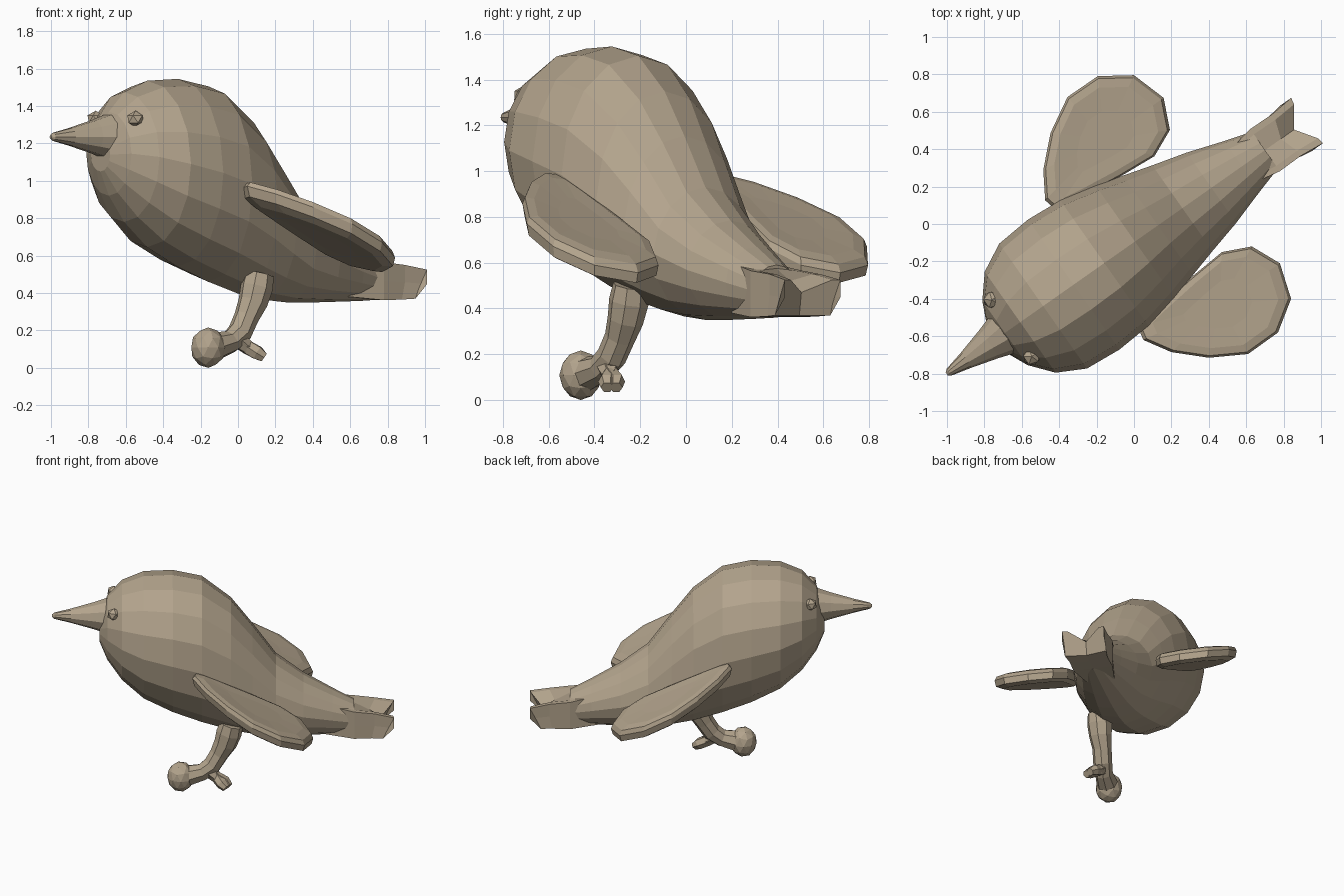
import bpy, bmesh, math
from mathutils import Matrix, Vector

if "Cube" in bpy.data.objects:
    bpy.data.objects.remove(bpy.data.objects["Cube"])

tan = bpy.data.materials.new("warm tan")
tan.diffuse_color = (0.45, 0.37, 0.265, 1)
tan.use_nodes = True
tan.node_tree.nodes["Principled BSDF"].inputs["Base Color"].default_value = tan.diffuse_color

# Bird frame: local x runs from beak to tail, y is sideways, z is up
BIRD = Matrix.Translation((0.046, -0.065, 0)) @ Matrix.Rotation(math.radians(35.1), 4, 'Z')
FLIP = BIRD @ Matrix.Scale(-1, 4, (0, 1, 0)) @ BIRD.inverted()


def finish(name, bm, matrix=Matrix()):
    bm.transform(matrix)
    bmesh.ops.recalc_face_normals(bm, faces=bm.faces)
    me = bpy.data.meshes.new(name)
    bm.to_mesh(me)
    bm.free()
    me.materials.append(tan)
    ob = bpy.data.objects.new(name, me)
    bpy.context.collection.objects.link(ob)
    return ob


def loft(name, rings, matrix=Matrix()):
    bm = bmesh.new()
    rows = [[bm.verts.new(p) for p in ring] for ring in rings]
    n = len(rows[0])
    for a, b in zip(rows, rows[1:]):
        for i in range(n):
            j = (i + 1) % n
            bm.faces.new((a[i], a[j], b[j], b[i]))
    bm.faces.new(rows[0])
    bm.faces.new(rows[-1])
    return finish(name, bm, matrix)


def oval(t, zc, w, h, n, squeeze=0):
    ring = []
    for i in range(n):
        a = 2 * math.pi * i / n
        ring.append((t, w * math.cos(a) * (1 - squeeze * max(0, math.sin(a))), zc + h * math.sin(a)))
    return ring


def tube(name, path, n=8):
    rings = []
    for k, (x, y, z, r) in enumerate(path):
        a, b = Vector(path[max(k - 1, 0)][:3]), Vector(path[min(k + 1, len(path) - 1)][:3])
        q = (b - a).to_track_quat('Z', 'Y')
        rings.append([Vector((x, y, z)) + q @ Vector((r * math.cos(2 * math.pi * i / n),
                      r * math.sin(2 * math.pi * i / n), 0)) for i in range(n)])
    return loft(name, rings)


def ball(name, centre, size, sub, matrix=Matrix()):
    bm = bmesh.new()
    bmesh.ops.create_icosphere(bm, subdivisions=sub, radius=1)
    bmesh.ops.scale(bm, vec=size, verts=bm.verts)
    bmesh.ops.translate(bm, vec=centre, verts=bm.verts)
    return finish(name, bm, matrix)


# Body: position along axis, top, bottom, half width, narrowing of the upper half
body = [(-0.955, 1.23, 1.05, 0.09, 0), (-0.9, 1.37, 0.92, 0.21, 0), (-0.8, 1.475, 0.78, 0.33, 0),
        (-0.65, 1.535, 0.645, 0.408, 0), (-0.45, 1.545, 0.54, 0.425, 0),
        (-0.25, 1.505, 0.46, 0.41, 0), (-0.05, 1.35, 0.395, 0.365, 0.03),
        (0.1, 1.155, 0.365, 0.325, 0.08), (0.26, 0.93, 0.35, 0.28, 0.08),
        (0.45, 0.785, 0.35, 0.23, 0.05), (0.65, 0.67, 0.355, 0.165, 0),
        (0.8, 0.59, 0.36, 0.12, 0)]
loft("body", [oval(t, (a + b) / 2, w, (a - b) / 2, 16, s) for t, a, b, w, s in body], BIRD)

# Forked tail: two pointed halves with a grooved top meeting in the middle
for side, label in ((1, "left"), (-1, "right")):
    rings = []
    for t_in, t_out, slant, w, zb, z_in, z_out in ((0.6, 0.6, 0, 0.1, 0.38, 0.62, 0.6),
                                                   (0.8, 0.8, 0, 0.138, 0.362, 0.575, 0.565),
                                                   (0.9, 0.92, 0.02, 0.135, 0.365, 0.52, 0.55),
                                                   (0.975, 1.0, 0.075, 0.148, 0.37, 0.47, 0.525)):
        rings.append([(t_in, 0, zb), (t_out, side * w, zb),
                      (t_out + slant, side * w, (zb + z_out) / 2),
                      (t_out + slant, side * w, z_out),
                      (t_out + slant * 0.9, side * w * 0.75, z_out),
                      (t_in + slant * 0.2, 0, z_in)])
    loft(label + "_tail_feather", rings, BIRD)

# Beak
beak = [(-0.84, 0.11), (-0.91, 0.122), (-1.0, 0.092), (-1.15, 0.05), (-1.265, 0.022), (-1.28, 0.01)]
loft("beak", [oval(t, 1.235, r, r, 10) for t, r in beak], BIRD)

# Eyes
for side, label in ((1, "left"), (-1, "right")):
    ball(label + "_eye", (-0.855, side * 0.185, 1.33), (0.05, 0.05, 0.045), 1, BIRD)

# Wings: rounded slab following a sloping plane, mirrored over the body axis
outline = [(0.02, -0.55), (0.05, -0.62), (0.2, -0.685), (0.4, -0.715), (0.61, -0.695),
           (0.77, -0.58), (0.84, -0.4), (0.78, -0.21), (0.63, -0.12), (0.47, -0.15),
           (0.3, -0.29), (0.1, -0.47)]
cx, cy = 0.46, -0.43
layers = ((0.45, -0.055), (0.82, -0.058), (0.97, -0.035), (1, 0.015), (0.96, 0.045), (0.82, 0.055),
          (0.45, 0.05))
rings = []
for k, dz in layers:
    ring = []
    for px, py in outline:
        x, y = cx + (px - cx) * k, cy + (py - cy) * k
        ring.append((x, y, 0.79 - 0.4 * x - 0.3 * y + dz))
    rings.append(ring)
loft("right_wing", rings)
loft("left_wing", rings, FLIP)

# Single leg with front foot ball and forked back toe
tube("leg", [(0.115, -0.24, 0.5, 0.08), (0.1, -0.25, 0.43, 0.088), (0.08, -0.265, 0.35, 0.08),
             (0.045, -0.29, 0.27, 0.067), (0.01, -0.325, 0.19, 0.066), (-0.04, -0.37, 0.14, 0.062),
             (-0.12, -0.43, 0.115, 0.075)])
ball("foot", (-0.16, -0.46, 0.108), (0.094, 0.094, 0.108), 2)
for label, dy in (("inner", 0.02), ("outer", -0.02)):
    tube(label + "_back_toe", [(-0.01, -0.35, 0.16, 0.05), (0.05, -0.33, 0.11, 0.04),
                               (0.105, -0.325 + dy, 0.08, 0.04),
                               (0.14, -0.325 + dy, 0.055, 0.028)], 6)
